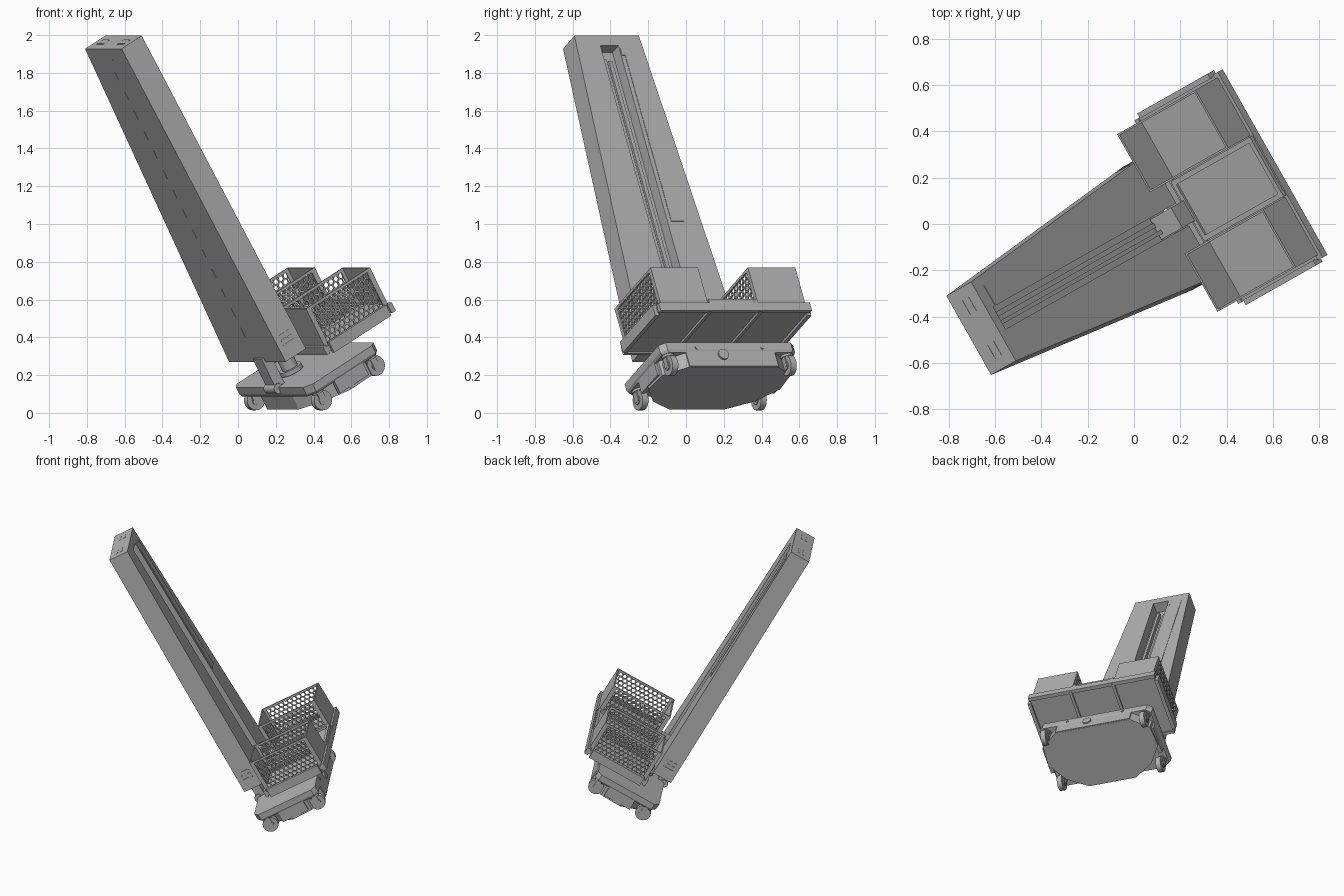
import bpy, bmesh, math
from mathutils import Matrix, Vector

cube = bpy.data.objects.get("Cube")
if cube:
    bpy.data.objects.remove(cube, do_unlink=True)

# Everything is modelled upright (x = forward, y = left, z = up), then tilted into its pose
TILT = math.radians(29.5)
POSE = (Matrix.Rotation(TILT, 4, 'Z') @ Matrix.Rotation(-TILT, 4, 'Y')
        @ Matrix.Translation((0, -0.067, 0)))

grey = bpy.data.materials.new("plain_grey")
grey.use_nodes = True
colour = (0.45, 0.45, 0.45, 1)
grey.diffuse_color = colour
grey.node_tree.nodes["Principled BSDF"].inputs["Base Color"].default_value = colour


def finish(name, bm):
    bmesh.ops.recalc_face_normals(bm, faces=bm.faces)
    mesh = bpy.data.meshes.new(name)
    bm.to_mesh(mesh)
    bm.free()
    mesh.materials.append(grey)
    obj = bpy.data.objects.new(name, mesh)
    bpy.context.collection.objects.link(obj)
    obj.matrix_world = POSE
    return obj


def loft(name, outlines, heights):
    """Solid through outlines of (x, y) points stacked at the given heights."""
    bm = bmesh.new()
    rings = [[bm.verts.new((x, y, z)) for x, y in pts]
             for pts, z in zip(outlines, heights)]
    for a, b in zip(rings, rings[1:]):
        for i in range(len(a)):
            j = (i + 1) % len(a)
            bm.faces.new((a[i], a[j], b[j], b[i]))
    bm.faces.new(rings[0])
    bm.faces.new(rings[-1])
    return finish(name, bm)


def box(name, x, y, z):
    pts = [(x[0], y[0]), (x[1], y[0]), (x[1], y[1]), (x[0], y[1])]
    return loft(name, [pts, pts], z)


def cylinder(name, centre, radius, depth, axis, segments=24):
    bm = bmesh.new()
    turn = Vector((0, 0, 1)).rotation_difference(Vector(axis)).to_matrix().to_4x4()
    bmesh.ops.create_cone(bm, cap_ends=True, segments=segments, radius1=radius,
                          radius2=radius, depth=depth,
                          matrix=Matrix.Translation(centre) @ turn)
    obj = finish(name, bm)
    bpy.ops.object.select_all(action='DESELECT')
    obj.select_set(True)
    bpy.context.view_layer.objects.active = obj
    bpy.ops.object.shade_smooth_by_angle(angle=math.radians(40))
    return obj


# Tapered mast with an open channel down its forward face
BACK, FRONT, FOOT, TOP = 0.203, 0.344, 0.196, 2.10


def half_width(z):
    return 0.305 - 0.109 * (z - FOOT) / (TOP - FOOT)


def mast_outline(z, channel):
    w = half_width(z)
    pts = [(BACK, -w), (FRONT, -w)]
    if channel:
        pts += [(FRONT, -0.055), (0.27, -0.055), (0.27, 0.055), (FRONT, 0.055)]
    return pts + [(FRONT, w), (BACK, w)]


CAP = 2.04
loft("mast", [mast_outline(FOOT, True), mast_outline(CAP, True)], (FOOT, CAP))
loft("mast_cap", [mast_outline(CAP, False), mast_outline(TOP, False)], (CAP, TOP))
box("lift_rail", (0.268, 0.30), (-0.03, -0.012), (0.35, 1.98))
box("lift_belt", (0.268, 0.285), (0.008, 0.03), (0.35, 1.98))
box("mast_cover_strip", (FRONT - 0.002, FRONT + 0.003), (0.078, 0.155), (0.97, 2.02))
box("mast_cover_tab", (FRONT - 0.002, FRONT + 0.003), (0.06, 0.078), (1.98, 2.02))

# Vents on the mast cap, lower sides and back seam
for side in (-1, 1):
    for i in range(2):
        x = 0.25 + i * 0.035
        y = side * 0.11
        box("cap_vent", (x, x + 0.012), (y - 0.035, y + 0.035), (TOP - 0.004, TOP + 0.002))
    for i in range(3):
        z = 0.27 + i * 0.028
        w = side * half_width(z)
        box("side_vent", (0.235, 0.31), sorted((w - side * 0.005, w + side * 0.002)), (z, z + 0.01))
for i in range(14):
    z = 0.35 + i * 0.12
    box("back_seam_slit", (BACK - 0.002, BACK + 0.003), (-0.003, 0.003), (z, z + 0.05))
box("back_top_slit", (BACK - 0.002, BACK + 0.003), (-0.045, 0.045), (2.03, 2.036))

# Wheeled base: flat deck over a many-sided lower body
half = [(0.215, 0.17), (0.30, 0.31), (0.43, 0.40), (0.58, 0.39), (0.67, 0.27)]
body = half + [(x, -y) for x, y in reversed(half)]
loft("base_body", [body, body], (-0.10, 0.01))
deck = [(0.20, 0.36), (0.235, 0.41), (0.65, 0.41), (0.68, 0.38)]
deck += [(x, -y) for x, y in reversed(deck)]
lower_deck = [(0.44 + (x - 0.44) * 0.98, y * 0.98) for x, y in deck]
loft("base_deck", [lower_deck, deck, deck], (-0.015, 0.0, 0.042))
box("base_front_panel", (0.62, 0.677), (-0.27, 0.27), (-0.097, 0.0))
cylinder("front_sensor", (0.68, -0.05, -0.03), 0.03, 0.015, (1, 0, 0))
for side in (-1, 1):
    cylinder("front_button", (0.68, side * 0.2, 0.012), 0.01, 0.01, (1, 0, 0), 12)
    box("base_side_panel", (0.36, 0.56), sorted((side * 0.38, side * 0.405)), (-0.085, 0.0))

# Swivel casters at the four corners
for x in (0.265, 0.635):
    for side in (-1, 1):
        y = side * 0.36
        z = -0.072
        cylinder("caster_wheel", (x, y, z), 0.054, 0.035, (0, 1, 0))
        cylinder("caster_hub", (x, y, z), 0.025, 0.046, (0, 1, 0), 16)
        cylinder("caster_swivel", (x, y, -0.012), 0.034, 0.03, (0, 0, 1), 16)
        for edge in (-1, 1):
            e = y + edge * 0.022
            box("caster_fork", (x - 0.018, x + 0.018), (e - 0.003, e + 0.003), (z - 0.01, -0.01))

# Struts joining the base to the mast
box("rear_strut", (0.19, 0.25), (-0.085, 0.01), (0.02, 0.22))
cylinder("strut_pivot", (0.2, -0.037, 0.035), 0.028, 0.115, (0, 1, 0))
cylinder("turn_column", (0.36, 0, 0.09), 0.045, 0.12, (0, 0, 1))
cylinder("turn_collar", (0.36, 0, 0.06), 0.065, 0.025, (0, 0, 1))

# Carriage and tray
box("carriage", (0.275, 0.395), (-0.05, 0.05), (0.15, 0.345))
box("tray_floor", (0.375, 0.825), (-0.455, 0.455), (0.155, 0.185))
box("tray_front_lip", (0.815, 0.842), (-0.46, 0.46), (0.145, 0.195))
box("tray_back_lip", (0.365, 0.385), (-0.455, 0.455), (0.145, 0.195))
for side in (-1, 1):
    box("tray_side_skirt", (0.40, 0.80), sorted((side * 0.45, side * 0.475)), (0.14, 0.205))
    box("tray_rib", (0.38, 0.83), sorted((side * 0.145, side * 0.165)), (0.142, 0.16))

# Raised frame of the middle tray
box("middle_deck", (0.39, 0.83), (-0.13, 0.13), (0.18, 0.205))
for side in (-1, 1):
    box("middle_side_rim", (0.385, 0.838), sorted((side * 0.125, side * 0.148)), (0.18, 0.22))
for x in (0.385, 0.818):
    box("middle_end_rim", (x, x + 0.018), (-0.13, 0.13), (0.18, 0.22))

# Bins with honeycomb side walls
X0, X1, Z0, Z1, WALL = 0.382, 0.828, 0.185, 0.417, 0.009


def honeycomb(name, y):
    bm = bmesh.new()
    pitch = 0.034
    radius = pitch / math.sqrt(3)
    for row in range(7):
        for col in range(12 - row % 2):
            cx = X0 + 0.036 + pitch * (col + 0.5 * (row % 2))
            cz = Z0 + 0.026 + row * pitch * 0.866
            rings = []
            for r in (radius, radius * 0.74):
                rings.append([bm.verts.new((cx + r * math.sin(k * math.pi / 3), y,
                                            cz + r * math.cos(k * math.pi / 3)))
                              for k in range(6)])
            outer, inner = rings
            for i in range(6):
                j = (i + 1) % 6
                bm.faces.new((outer[i], outer[j], inner[j], inner[i]))
    bmesh.ops.remove_doubles(bm, verts=bm.verts, dist=0.0005)
    obj = finish(name, bm)
    solid = obj.modifiers.new("thickness", 'SOLIDIFY')
    solid.thickness = WALL * 0.8
    solid.offset = 0


for side in (-1, 1):
    inner, outer = side * 0.152, side * 0.44
    span = sorted((inner, outer))
    box("bin_floor", (X0, X1), span, (Z0, Z0 + WALL))
    box("bin_front_wall", (X1 - WALL, X1), span, (Z0, Z1))
    box("bin_back_wall", (X0, X0 + WALL), span, (Z0, Z1))
    for y in (inner + side * WALL / 2, outer - side * WALL / 2):
        honeycomb("bin_honeycomb_wall", y)
        edge = (y - WALL / 2, y + WALL / 2)
        box("bin_top_rail", (X0, X1), edge, (Z1 - 0.014, Z1))
        box("bin_bottom_rail", (X0, X1), edge, (Z0, Z0 + 0.016))
        box("bin_back_post", (X0, X0 + 0.028), edge, (Z0, Z1))
        box("bin_front_post", (X1 - 0.028, X1), edge, (Z0, Z1))
